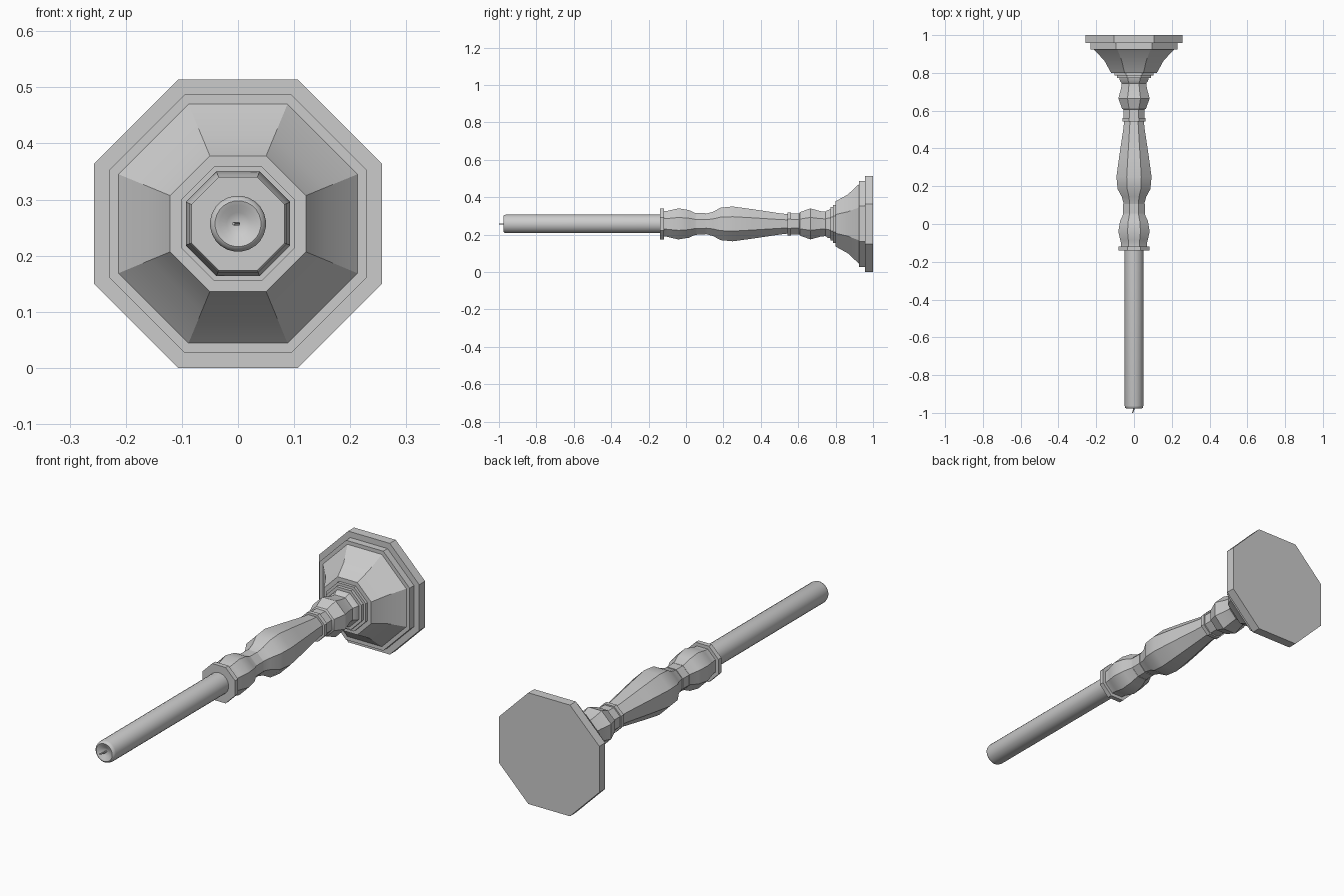
import bpy, bmesh, math
from mathutils import Vector

if "Cube" in bpy.data.objects:
    bpy.data.objects.remove(bpy.data.objects["Cube"])

AXIS_Z = 0.257  # height of the long axis, which runs along y


def finish(name, bm, angle):
    bmesh.ops.remove_doubles(bm, verts=bm.verts, dist=1e-5)
    bmesh.ops.recalc_face_normals(bm, faces=bm.faces)
    mesh = bpy.data.meshes.new(name)
    bm.to_mesh(mesh)
    bm.free()
    ob = bpy.data.objects.new(name, mesh)
    bpy.context.collection.objects.link(ob)
    bpy.ops.object.select_all(action='DESELECT')
    ob.select_set(True)
    bpy.context.view_layer.objects.active = ob
    bpy.ops.object.shade_smooth_by_angle(angle=math.radians(angle))
    return ob


def loft(bm, rings):
    for a, b in zip(rings, rings[1:]):
        n = len(a)
        for i in range(n):
            j = (i + 1) % n
            bm.faces.new((a[i], a[j], b[j], b[i]))
    bm.faces.new(rings[0])
    bm.faces.new(rings[-1])


def turned(name, profile, sides, flats=False, angle=30):
    """Turn (y, radius) points around the long axis; flats measures radius to the flats."""
    bm = bmesh.new()
    k = 1 / math.cos(math.pi / sides) if flats else 1
    rings = []
    for y, r in profile:
        ring = []
        for i in range(sides):
            t = 2 * math.pi * (i + 0.5) / sides
            ring.append(bm.verts.new((r * k * math.cos(t), y, AXIS_Z + r * k * math.sin(t))))
        rings.append(ring)
    loft(bm, rings)
    return finish(name, bm, angle)


# Stepped, flared octagonal foot
turned("foot", [(1.0, .257), (.957, .257), (.957, .23), (.925, .23), (.925, .213),
                (.865, .157), (.80, .121), (.80, .102), (.787, .102),
                (.787, .09), (.772, .09)], 8, True)

# Octagonal baluster stem with socket lip
turned("stem", [(.775, .078), (.757, .074), (.745, .065), (.72, .068), (.665, .083),
                (.61, .063), (.605, .056), (.562, .056), (.562, .062), (.543, .062),
                (.543, .052), (.50, .057), (.36, .078), (.25, .093), (.185, .087), (.145, .065),
                (.105, .054), (.10, .048), (.058, .048), (.058, .058), (.05, .058),
                (.015, .074), (-.04, .083), (-.085, .073), (-.105, .068),
                (-.118, .068), (-.118, .083), (-.14, .083)], 8, True)

# Octagonal collar between socket bulge and body
turned("neck_ring", [(.105, .057), (.055, .057)], 8, True)

# Round candle with a dished tip
turned("candle", [(-.10, .05), (-.962, .05), (-.973, .047), (-.977, .041),
                  (-.974, .033), (-.966, .02), (-.962, .008)], 24, angle=50)

# Bent wick
bm = bmesh.new()
rings = []
for x, y, r in [(0, -.95, .004), (0, -.978, .004), (-.004, -.99, .0038), (-.008, -1.0, .0025)]:
    rings.append([bm.verts.new(Vector((x + r * math.cos(i * math.pi / 3), y,
                                       AXIS_Z + r * math.sin(i * math.pi / 3)))) for i in range(6)])
loft(bm, rings)
finish("wick", bm, 40)
